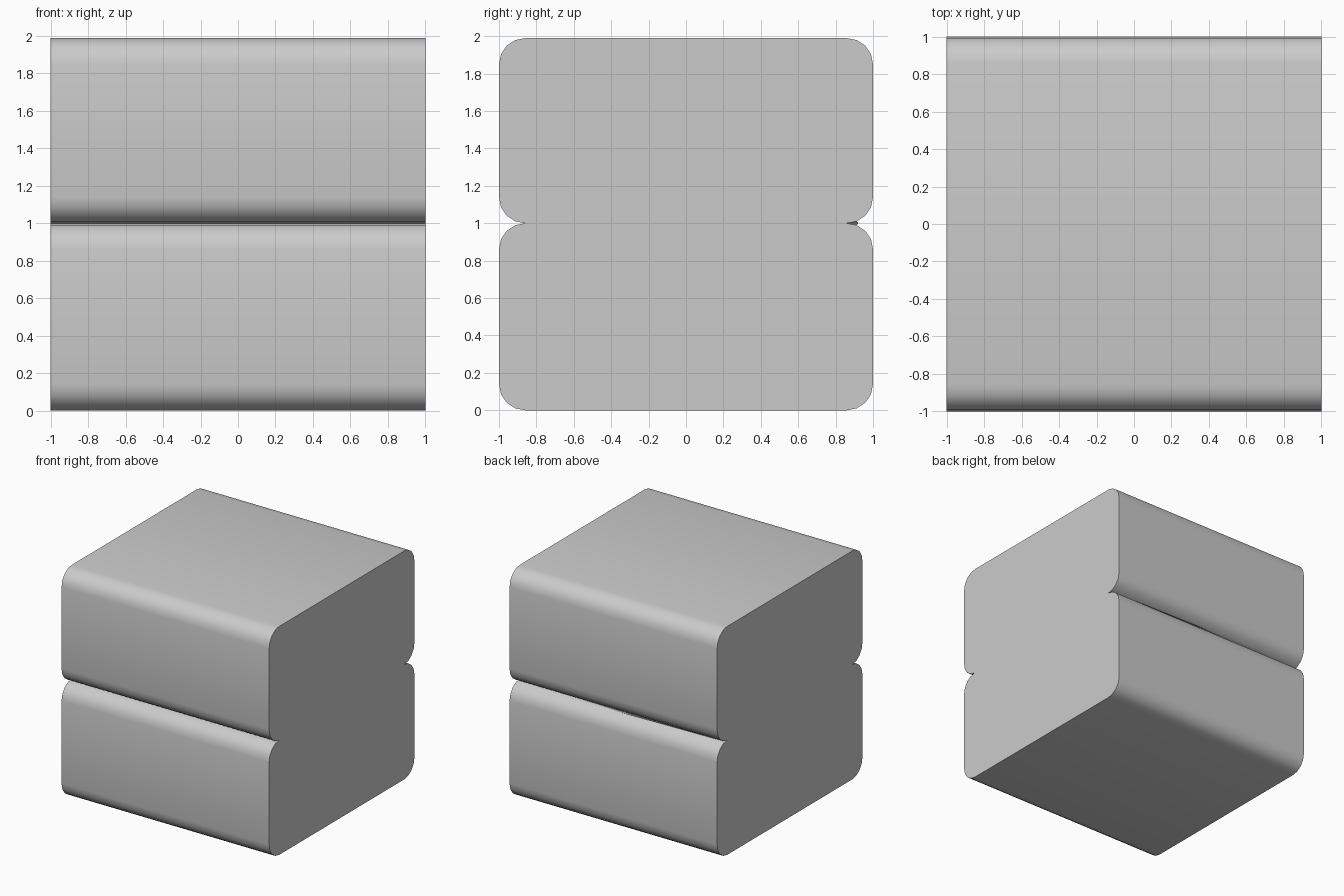
import bpy, bmesh
from math import cos, sin, pi

if "Cube" in bpy.data.objects:
    bpy.data.objects.remove(bpy.data.objects["Cube"])

RADIUS = 0.14
STEPS = 4
SEAM = 1.0


def rounded_profile(z0, z1):
    """Rounded rectangle in the y-z plane."""
    pts = []
    centres = [(1 - RADIUS, z1 - RADIUS), (RADIUS - 1, z1 - RADIUS),
               (RADIUS - 1, z0 + RADIUS), (1 - RADIUS, z0 + RADIUS)]
    for q, (cy, cz) in enumerate(centres):
        for i in range(STEPS + 1):
            a = (q + i / STEPS) * pi / 2
            pts.append((cy + RADIUS * cos(a), cz + RADIUS * sin(a)))
    return pts


def make_slab(name, z0, z1):
    bm = bmesh.new()
    profile = rounded_profile(z0, z1)
    rings = []
    for x in (-1, 0, 1):
        ring = []
        for y, z in profile:
            # the rear seam is slightly shallower halfway along
            if x == 0 and abs(z - SEAM) < 0.001 and y > 0:
                y = 0.92
            ring.append(bm.verts.new((x, y, z)))
        rings.append(ring)
    n = len(profile)
    for a, b in zip(rings, rings[1:]):
        for i in range(n):
            j = (i + 1) % n
            bm.faces.new((a[i], a[j], b[j], b[i]))
    bm.faces.new(rings[0])
    bm.faces.new(rings[-1])
    bmesh.ops.recalc_face_normals(bm, faces=bm.faces)
    mesh = bpy.data.meshes.new(name)
    bm.to_mesh(mesh)
    bm.free()
    obj = bpy.data.objects.new(name, mesh)
    bpy.context.collection.objects.link(obj)
    bpy.ops.object.select_all(action='DESELECT')
    obj.select_set(True)
    bpy.context.view_layer.objects.active = obj
    bpy.ops.object.shade_smooth_by_angle(angle=pi / 4)


# two stacked cushions-like slabs
make_slab("lower_slab", 0.0, SEAM)
make_slab("upper_slab", SEAM, 1.99)
